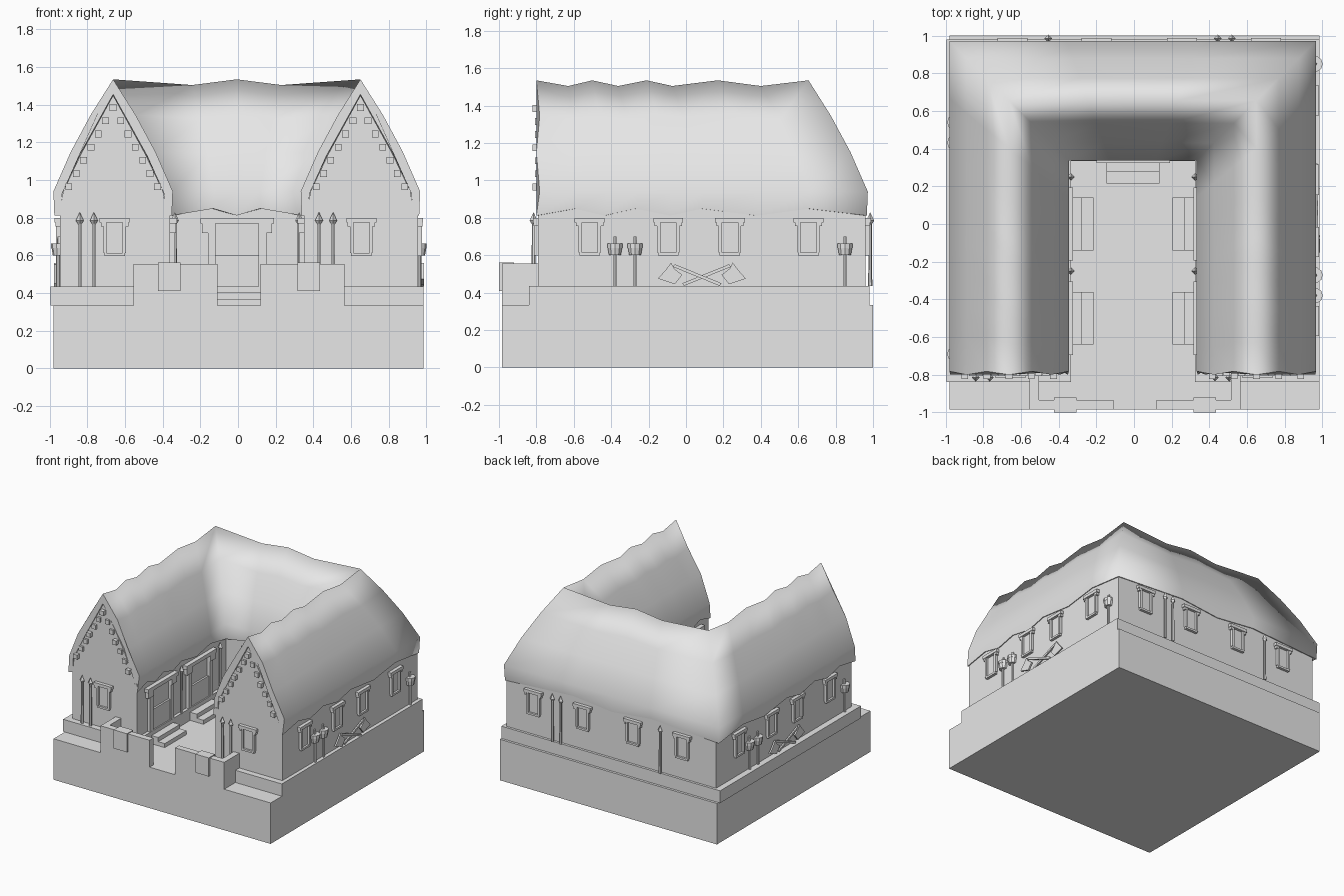
import bpy, bmesh, math
from mathutils import Matrix

if "Cube" in bpy.data.objects:
    bpy.data.objects.remove(bpy.data.objects["Cube"], do_unlink=True)

GREY = (0.8, 0.8, 0.8, 1)
mat = bpy.data.materials.new("pale grey")
mat.use_nodes = True
mat.diffuse_color = GREY
mat.node_tree.nodes["Principled BSDF"].inputs["Base Color"].default_value = GREY


def finish(bm, name, loc=(0, 0, 0), quarter=0):
    """Turn a bmesh into an object, rotated by quarter turns about z."""
    bmesh.ops.recalc_face_normals(bm, faces=bm.faces)
    me = bpy.data.meshes.new(name)
    bm.to_mesh(me)
    bm.free()
    me.materials.append(mat)
    ob = bpy.data.objects.new(name, me)
    ob.location = loc
    ob.rotation_euler.z = quarter * math.pi / 2
    bpy.context.collection.objects.link(ob)
    return ob


def box(bm, x0, x1, y0, y1, z0, z1):
    m = Matrix.Translation(((x0 + x1) / 2, (y0 + y1) / 2, (z0 + z1) / 2))
    bmesh.ops.create_cube(bm, size=1, matrix=m @ Matrix.Diagonal((x1 - x0, y1 - y0, z1 - z0, 1)))


def prism(bm, a, b):
    """Close the two matching outlines a and b into a solid."""
    va, vb = [bm.verts.new(p) for p in a], [bm.verts.new(p) for p in b]
    bm.faces.new(va)
    bm.faces.new(vb)
    for i in range(len(va)):
        j = (i + 1) % len(va)
        bm.faces.new((va[i], va[j], vb[j], vb[i]))


def upright(bm, pts, y0, y1):
    prism(bm, [(x, y0, z) for x, z in pts], [(x, y1, z) for x, z in pts])


def cone(bm, y, z0, z1, r0, r1, sides=8):
    bmesh.ops.create_cone(bm, cap_ends=True, segments=sides, radius1=r0, radius2=r1,
                          depth=z1 - z0, matrix=Matrix.Translation((0, y, (z0 + z1) / 2)))


def block(name, *dims):
    bm = bmesh.new()
    box(bm, *dims)
    return finish(bm, name)


def u_shape(name, x0, x1, y0, y1, inx0, inx1, iny, z0, z1):
    pts = [(x0, y0), (inx0, y0), (inx0, iny), (inx1, iny), (inx1, y0), (x1, y0), (x1, y1), (x0, y1)]
    bm = bmesh.new()
    prism(bm, [(x, y, z0) for x, y in pts], [(x, y, z1) for x, y in pts])
    return finish(bm, name)


# Ground block, plinth and walls
block("ground_block", -0.98, 0.985, -0.985, 1, 0, 0.335)
u_shape("plinth", -0.995, 0.985, -0.84, 0.98, -0.335, 0.325, 0.335, 0.335, 0.435)
u_shape("house_walls", -0.945, 0.955, -0.79, 0.96, -0.36, 0.35, 0.36, 0.435, 0.87)

# Thatched roof swept round the courtyard with mitred corners
XL, XR, YB, YF = -0.663, 0.65, 0.655, -0.8
half = [(0.312, 0.812), (0.317, 0.94), (0.225, 1.15), (0.12, 1.345)]
inner = [(0.28, 0.812), (0.27, 0.93), (0.18, 1.13)]
profile = ([(-d, z) for d, z in half] + [(0, 1.535)] + half[::-1]
           + inner + [(0, 1.455)] + [(-d, z) for d, z in inner[::-1]])
OUTER = 2 * len(half) + 1
wing = [0, 0.117, 0.206, 0.3, 0.405, 0.5, 0.667, 0.825]
stations = ([(0, s) for s in wing] + [(1, s) for s in (0, 0.32, 0.5, 0.68)]
            + [(2, 1 - s) for s in [1] + wing[::-1]])
bm = bmesh.new()
rings = []
for i, (seg, s) in enumerate(stations):
    ring = []
    for k, (d, z) in enumerate(profile):
        yf = YF + 0.018 * (k % 2)
        line = [(XL - d, yf), (XL - d, YB + d), (XR + d, YB + d), (XR + d, yf)]
        (ax, ay), (bx, by) = line[seg], line[seg + 1]
        if i % 2:
            z += 0.037 if z < 0.85 else -0.03 * max(0, (z - 1) / 0.53)
        ring.append(bm.verts.new((ax + (bx - ax) * s, ay + (by - ay) * s, z)))
    rings.append(ring)
n = len(profile)
for a, b in zip(rings, rings[1:]):
    for k in range(n):
        f = bm.faces.new((a[k], a[(k + 1) % n], b[(k + 1) % n], b[k]))
        f.smooth = k < OUTER - 1
bm.faces.new(rings[0])
bm.faces.new(rings[-1])
finish(bm, "thatched_roof")

# Gable ends with stepped beam ends under the thatch
for side, cx in (("right", XL), ("left", XR)):
    bm = bmesh.new()
    upright(bm, [(-0.28, 0.85), (0.28, 0.85), (0.265, 0.94), (0.17, 1.14), (0, 1.45),
                 (-0.17, 1.14), (-0.265, 0.94)], -0.79, -0.74)
    finish(bm, side + "_gable", (cx, 0, 0))
    bm = bmesh.new()
    for i in range(7):
        z, d, out = 0.965 + 0.07 * i, 0.235 - 0.039 * i, -0.822 + 0.015 * (i % 3 > 0)
        for sx in (-1, 1):
            box(bm, sx * d - 0.018, sx * d + 0.018, out, -0.76, z - 0.018, z + 0.018)
    finish(bm, side + "_gable_beams", (cx, 0, 0))

# Entrance walls with a pier on each side
for side, sx in (("right", -1), ("left", 1)):
    bm = bmesh.new()
    box(bm, -0.56, -0.115, -0.985, -0.935, 0.335, 0.555)
    box(bm, -0.56, -0.51, -0.935, -0.785, 0.335, 0.555)
    box(bm, -0.43, -0.31, -1, -0.92, 0.41, 0.562)
    bmesh.ops.scale(bm, vec=(-sx, 1, 1), verts=bm.verts)
    finish(bm, side + "_entrance_wall", (0.005, 0, 0))


# Fittings: local x runs along the wall, local -y points out of it
def window(bm):
    box(bm, -0.08, 0.08, -0.028, 0, 0.775, 0.8)
    box(bm, -0.055, 0.055, -0.022, 0, 0.598, 0.614)
    box(bm, -0.042, 0.042, -0.006, 0, 0.614, 0.775)
    for s in (-1, 1):
        box(bm, s * 0.051 - 0.009, s * 0.051 + 0.009, -0.022, 0, 0.614, 0.775)
        box(bm, s * 0.065 - 0.008, s * 0.065 + 0.008, -0.025, 0, 0.755, 0.775)


def door(bm):
    box(bm, -0.195, 0.195, -0.035, 0, 0.77, 0.8)
    box(bm, -0.115, 0.115, -0.015, 0, 0.435, 0.6)
    for s in (-1, 1):
        box(bm, s * 0.15 - 0.035, s * 0.15 + 0.035, -0.03, 0, 0.72, 0.77)
        box(bm, s * 0.135 - 0.02, s * 0.135 + 0.02, -0.024, 0, 0.435, 0.72)


def steps(bm):
    box(bm, -0.14, 0.14, -0.085, -0.025, 0.335, 0.402)
    box(bm, -0.14, 0.14, -0.145, -0.085, 0.335, 0.368)


def spear(bm):
    cone(bm, -0.025, 0.435, 0.775, 0.011, 0.009, 6)
    cone(bm, -0.025, 0.765, 0.785, 0.008, 0.021, 4)
    cone(bm, -0.025, 0.785, 0.828, 0.021, 0.001, 4)


def torch(bm):
    cone(bm, -0.01, 0.435, 0.605, 0.01, 0.01, 6)
    cone(bm, -0.005, 0.6, 0.64, 0.033, 0.04, 10)
    cone(bm, -0.005, 0.64, 0.664, 0.042, 0.042, 10)
    cone(bm, -0.005, 0.664, 0.7, 0.011, 0.009, 6)


def crossed_axes(bm):
    handle = [(-0.155, 0.538), (-0.145, 0.552), (0.105, 0.45), (0.095, 0.436)]
    blade = [(-0.165, 0.56), (-0.15, 0.53), (-0.105, 0.495), (-0.145, 0.445), (-0.235, 0.475), (-0.195, 0.52)]
    for s, y in ((1, -0.02), (-1, -0.008)):
        for pts in (handle, blade):
            upright(bm, [(s * x, z) for x, z in pts], y - 0.012, y)


def place(fitting, name, wall, spots):
    """Put copies along a wall, given as (fixed coordinate, quarter turns)."""
    at, quarter = wall
    for i, p in enumerate(spots):
        bm = bmesh.new()
        fitting(bm)
        loc = (at, p, 0) if quarter % 2 else (p, at, 0)
        finish(bm, f"{name}_{i + 1}", loc, quarter)


front, left, back, right = (-0.79, 0), (0.955, 1), (0.96, 2), (-0.945, 3)
yard_left, yard_right, yard_back = (0.35, 3), (-0.36, 1), (0.36, 0)

# Front and back walls
place(window, "front_window", front, (XL + 0.008, 0.655))
place(spear, "front_spear", front, (-0.84, -0.765, 0.43, 0.505))
place(window, "back_window", back, (0.7, 0.255, -0.2, -0.645))
place(spear, "back_spear", back, (0.52, 0.445, -0.455))

# Outer side walls, the second turned half round from the first
windows, torches = (-0.515, -0.095, 0.235, 0.655), (-0.38, -0.272, 0.85)
place(window, "left_window", left, windows)
place(torch, "left_torch", left, torches)
place(crossed_axes, "left_crossed_axes", left, (0.085,))
place(window, "right_window", right, [0.16 - y for y in windows])
place(torch, "right_torch", right, [0.16 - y for y in torches])
place(crossed_axes, "right_crossed_axes", right, (0.075,))

# Courtyard doors, steps and spears
for fitting, name in ((door, "door"), (steps, "steps")):
    place(fitting, "yard_left_" + name, yard_left, (-0.5, 0))
    place(fitting, "yard_right_" + name, yard_right, (-0.5, 0))
    place(fitting, "yard_back_" + name, yard_back, (-0.005,))
place(spear, "yard_left_spear", yard_left, (-0.25, 0.25))
place(spear, "yard_right_spear", yard_right, (-0.25, 0.25))
